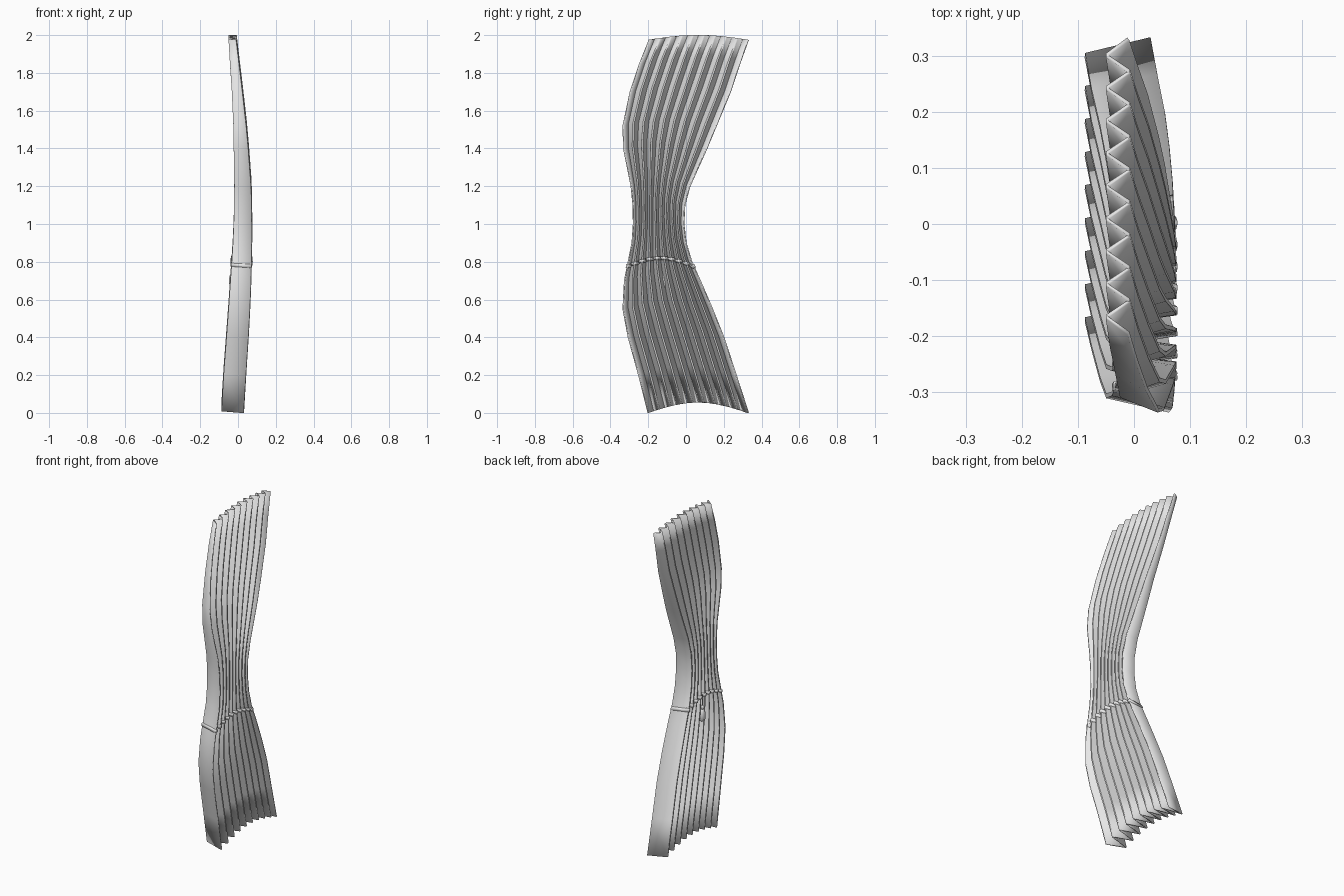
import bpy
import math

old = bpy.data.objects.get("Cube")
if old:
    bpy.data.objects.remove(old)

PLEATS = 9

# Outline of the hanging cloth: height, front y, back y, right x, left x
OUTLINE = [
    (0.00, -0.20, 0.33, -0.085, 0.03),
    (0.20, -0.25, 0.265, -0.073, 0.042),
    (0.40, -0.305, 0.20, -0.058, 0.055),
    (0.55, -0.333, 0.14, -0.047, 0.063),
    (0.70, -0.325, 0.075, -0.037, 0.069),
    (0.80, -0.305, 0.03, -0.03, 0.071),
    (0.90, -0.285, 0.00, -0.024, 0.073),
    (1.00, -0.278, -0.012, -0.02, 0.073),
    (1.10, -0.28, -0.007, -0.018, 0.072),
    (1.20, -0.29, 0.02, -0.017, 0.069),
    (1.40, -0.33, 0.11, -0.02, 0.054),
    (1.52, -0.333, 0.16, -0.022, 0.043),
    (1.70, -0.295, 0.235, -0.03, 0.023),
    (1.85, -0.245, 0.285, -0.04, 0.005),
    (1.975, -0.195, 0.33, -0.047, -0.01),
]

fabric = bpy.data.materials.new("light_grey_fabric")
fabric.use_nodes = True
fabric.diffuse_color = (0.8, 0.8, 0.8, 1)
fabric.node_tree.nodes["Principled BSDF"].inputs["Base Color"].default_value = (0.8, 0.8, 0.8, 1)


def outline_at(z):
    for a, b in zip(OUTLINE, OUTLINE[1:]):
        if z <= b[0]:
            t = (z - a[0]) / (b[0] - a[0])
            return [p + (q - p) * t for p, q in zip(a[1:], b[1:])]
    return OUTLINE[-1][1:]


def pleat_row(z):
    """Zigzag of blunt folds across the cloth, arched upward in the middle."""
    front, back, right, left = outline_at(z)
    row = []
    last = 2 * PLEATS
    for i in range(last + 1):
        x = right if i % 2 else left
        for side in (-0.07, 0.07):
            if (i == 0 and side < 0) or (i == last and side > 0):
                continue
            u = (i + (side if 0 < i < last else 0)) / last
            lift = (0.055 - 0.015 * z) * math.sin(math.pi * u)
            row.append((x, front + (back - front) * u, z + lift))
    return row


def finish(obj):
    obj.data.materials.append(fabric)
    bpy.ops.object.select_all(action="DESELECT")
    obj.select_set(True)
    bpy.context.view_layer.objects.active = obj
    bpy.ops.object.shade_smooth_by_angle(angle=math.radians(30))


def pleated_sheet(name, heights, thickness):
    rows = [pleat_row(z) for z in heights]
    n = len(rows[0])
    faces = [(r * n + i, r * n + i + 1, (r + 1) * n + i + 1, (r + 1) * n + i)
             for r in range(len(rows) - 1) for i in range(n - 1)]
    mesh = bpy.data.meshes.new(name)
    mesh.from_pydata([p for row in rows for p in row], [], faces)
    obj = bpy.data.objects.new(name, mesh)
    bpy.context.collection.objects.link(obj)
    solid = obj.modifiers.new("thickness", "SOLIDIFY")
    solid.thickness = thickness
    solid.offset = 0
    finish(obj)
    return obj


# Pleated cloth and the band gathering it
pleated_sheet("curtain", [row[0] for row in OUTLINE], 0.007)
pleated_sheet("tieback_band", [0.767, 0.785], 0.017)


# Small tassel hanging from the band
def bead(name, location, scale):
    bpy.ops.mesh.primitive_uv_sphere_add(segments=12, ring_count=8, location=location)
    obj = bpy.context.object
    obj.name = name
    obj.scale = scale
    finish(obj)


bead("tassel", (-0.031, -0.115, 0.70), (0.017, 0.02, 0.042))
bead("tassel_knot", (-0.031, -0.115, 0.75), (0.01, 0.011, 0.014))
bpy.ops.mesh.primitive_cylinder_add(vertices=8, radius=0.004, depth=0.07,
                                    location=(-0.031, -0.115, 0.79))
bpy.context.object.name = "tassel_cord"
finish(bpy.context.object)
